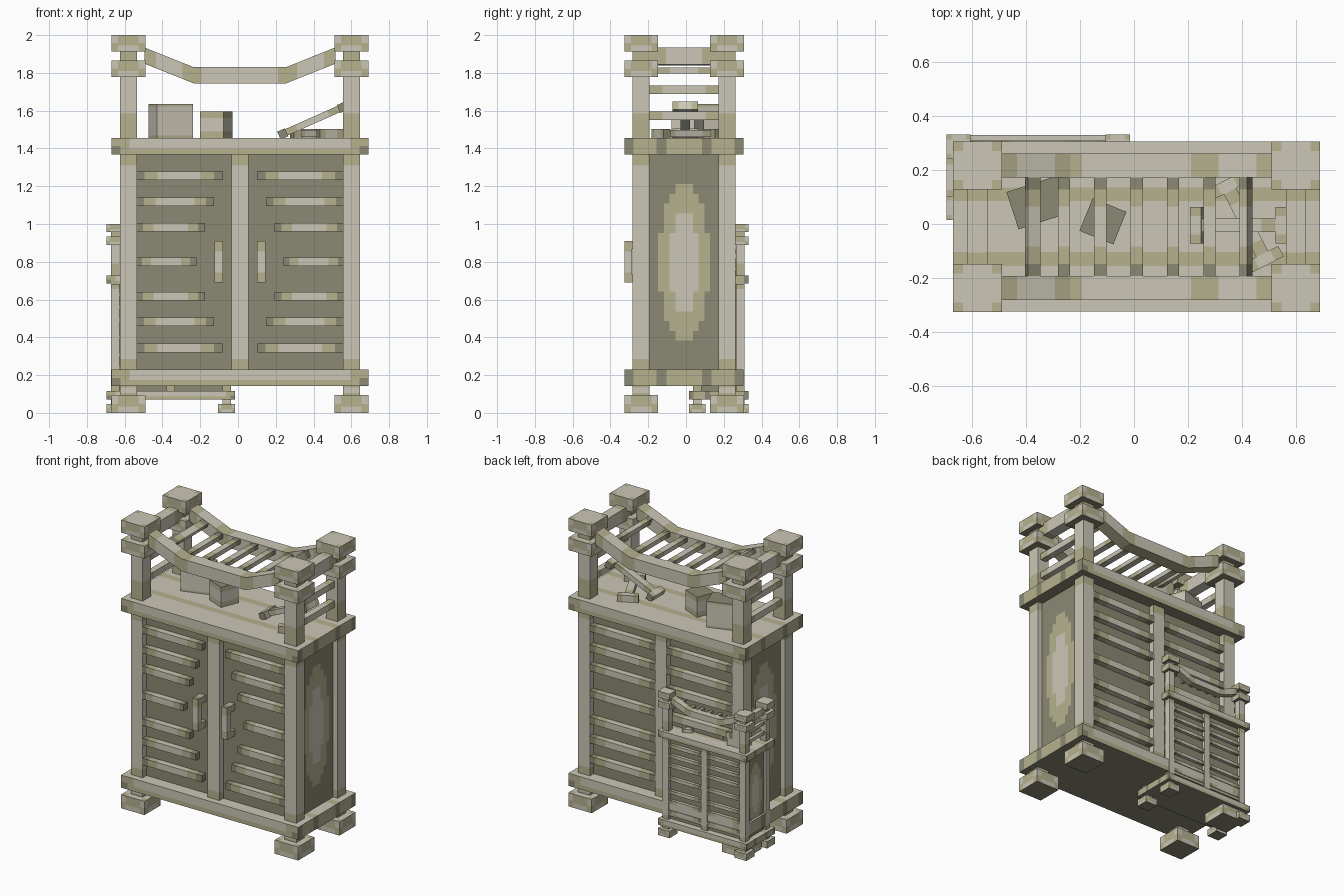
import bpy, bmesh, math
from mathutils import Matrix, Vector

old = bpy.data.objects.get("Cube")
if old:
    bpy.data.objects.remove(old, do_unlink=True)


def material(name, rgb):
    m = bpy.data.materials.new(name)
    m.use_nodes = True
    m.diffuse_color = (*rgb, 1)
    m.node_tree.nodes["Principled BSDF"].inputs["Base Color"].default_value = (*rgb, 1)
    return m


MATS = [material("pale_bone", (0.60, 0.575, 0.475)),
        material("olive_bone", (0.46, 0.44, 0.275)),
        material("dark_bone", (0.26, 0.25, 0.168))]
PALE, OLIVE, DARK = 0, 1, 2
OFFSET = Vector((0.01, -0.01, 0))
parts = []


def box(name, center, size, paint=PALE, cuts=((), (), ()), rot=None, warp=None):
    """Box cut at normalised positions (-1..1); paint(p, n) picks each face's colour."""
    bm = bmesh.new()
    bmesh.ops.create_cube(bm, size=2)
    for axis in range(3):
        n = Vector((0, 0, 0))
        n[axis] = 1
        for c in cuts[axis]:
            bmesh.ops.bisect_plane(bm, geom=bm.verts[:] + bm.edges[:] + bm.faces[:],
                                   plane_co=n * c, plane_no=n)
    bm.normal_update()
    for f in bm.faces:
        f.material_index = paint(f.calc_center_median(), f.normal) if callable(paint) else paint
    for v in bm.verts:
        p = Vector([v.co[i] * size[i] / 2 for i in range(3)])
        if rot:
            p = rot @ p
        p += Vector(center)
        if warp:
            warp(p)
        v.co = p + OFFSET
    me = bpy.data.meshes.new(name)
    bm.to_mesh(me)
    bm.free()
    for m in MATS:
        me.materials.append(m)
    ob = bpy.data.objects.new(name, me)
    bpy.context.collection.objects.link(ob)
    parts.append(ob)
    return ob


def along(axis, pale, olive=1.0):
    """Pale middle, olive towards the ends, dark beyond; returns paint and cuts."""
    def paint(p, n):
        t = abs(p[axis])
        return PALE if t < pale else OLIVE if t < olive else DARK
    cuts = [(), (), ()]
    cuts[axis] = (-pale, pale) if olive >= 1 else (-olive, -pale, pale, olive)
    return paint, cuts


def bar(name, center, size, axis, pale, olive=1.0, **kw):
    paint, cuts = along(axis, pale, olive)
    return box(name, center, size, paint, cuts, **kw)


# Inner body with a stepped oval on both side panels
def body_paint(p, n):
    if abs(n.x) < 0.5:
        return DARK
    y, z = p.y * 0.23, p.z * 0.57
    if (y / 0.075) ** 2 + (z / 0.27) ** 2 < 1:
        return PALE
    return OLIVE if (y / 0.135) ** 2 + (z / 0.43) ** 2 < 1 else DARK


grid = lambda k: [-1 + 2 * i / k for i in range(1, k)]
box("cabinet_body", (0, 0, 0.797), (1.20, 0.46, 1.14), body_paint, ((), grid(15), grid(22)))


# Base and top slabs
def slab_paint(p, n):
    if n.z < -0.5:
        return DARK
    if n.z > 0.5:
        return OLIVE if 0.30 < abs(p.y) < 0.46 else PALE
    if abs(n.x) > 0.5:
        return DARK if 0.3 < abs(p.y) < 0.46 or abs(p.y) > 0.85 else OLIVE
    if abs(p.x) > 0.93 and p.z < 0:
        return DARK
    return OLIVE if abs(p.x) > 0.86 or p.z < -0.3 else PALE


SLAB_CUTS = ((-0.93, -0.86, 0.86, 0.93), (-0.85, -0.46, -0.3, 0.3, 0.46, 0.85), (-0.3, 0))
for name, z in (("base_slab", 0.186), ("top_slab", 1.412)):
    box(name, (0, 0, z), (1.36, 0.63, 0.088), slab_paint, SLAB_CUTS)


# Corner posts, feet and double caps
def cap_paint(p, n):
    if n.z < -0.5:
        return DARK
    if n.z > 0.5:
        return OLIVE if abs(p.x) > 0.6 and abs(p.y) > 0.6 else PALE
    edge = max(abs(p.x) if abs(n.x) < 0.5 else 0, abs(p.y) if abs(n.y) < 0.5 else 0)
    if edge > 0.6:
        return PALE if p.z > 0 else OLIVE
    return OLIVE if p.z > -0.3 else PALE


CAP_CUTS = ((-0.6, 0.6), (-0.6, 0.6), (-0.3, 0))
for sx, side in ((-1, "right"), (1, "left")):
    for sy, end in ((-1, "front"), (1, "back")):
        x, y, tag = sx * 0.59, sy * 0.227, f"{end}_{side}"
        bar(f"leg_{tag}", (x, y, 0.12), (0.09, 0.09, 0.06), 2, 0.5)
        bar(f"post_{tag}", (x, y, 0.797), (0.09, 0.09, 1.14), 2, 0.9)
        bar(f"upper_post_{tag}", (x, y, 1.69), (0.09, 0.09, 0.47), 2, 0.45)
        for name, z, h in (("foot", 0.0475, 0.095), ("lower_cap", 1.822, 0.086),
                           ("top_cap", 1.957, 0.086)):
            box(f"{name}_{tag}", (x, y, z), (0.18, 0.178, h), cap_paint, CAP_CUTS)
    # Side rails between the upper posts
    bar(f"top_side_rail_{side}", (sx * 0.59, 0, 1.89), (0.075, 0.38, 0.09), 1, 0.5)
    for i, z in enumerate((1.71, 1.573)):
        bar(f"side_rail_{side}_{i + 1}", (sx * 0.59, 0, z), (0.045, 0.38, 0.044), 1, 0.6)

# Centre posts, door slats and back slats
for sy, end in ((-1, "front"), (1, "back")):
    bar(f"centre_post_{end}", (0, sy * 0.242, 0.797), (0.09, 0.06, 1.14), 2, 0.9)
    for sx, side in ((-1, "right"), (1, "left")):
        for i in range(-3, 4):
            z = 0.80 + math.copysign((0, 0.183, 0.318, 0.456)[abs(i)], i)
            inner = 0.09 + 0.047 * (3 - abs(i)) if sy < 0 else 0.04
            bar(f"slat_{end}_{side}_{i + 4}", (sx * (inner + 0.55) / 2, sy * 0.245, z),
                (0.55 - inner, 0.056, 0.046), 0, 0.5, 0.8)

# Door handles: a grip on two stubs
for sx, side in ((-1, "right"), (1, "left")):
    x = sx * 0.112
    bar(f"handle_{side}", (x, -0.295, 0.80), (0.045, 0.04, 0.222), 2, 0.5)
    for j, z in enumerate((0.711, 0.889)):
        box(f"handle_stub_{side}_{j + 1}", (x, -0.25, z), (0.045, 0.06, 0.044), OLIVE)


# Sagging top beams
def sag(p):
    p.z += max(0, abs(p.x) - 0.245) * 0.40


def beam_paint(p, n):
    t = abs(p.x)
    if n.z < -0.5:
        return OLIVE
    return OLIVE if 0.40 < t < 0.6 or t > 0.88 else PALE


b = 0.245 / 0.505
BEAM_CUTS = ((-0.88, -0.6, -b, -0.4, 0.4, b, 0.6, 0.88), (), ())
for sy, end in ((-1, "front"), (1, "back")):
    box(f"sagging_beam_{end}", (0, sy * 0.227, 1.7875), (1.01, 0.09, 0.086),
        beam_paint, BEAM_CUTS, warp=sag)

# Cross bars between the beams
for i in range(-2, 3):
    bar(f"cross_bar_{i + 3}", (i * 0.135, 0, 1.813), (0.045, 0.37, 0.03), 1, 0.4, 0.75)
for x, a, name in ((-0.385, 22, "cross_bar_right"), (0.405, 68, "cross_bar_left")):
    bar(name, (x, 0, 1.868), (0.05, 0.37, 0.03), 1, 0.4, 0.75,
        rot=Matrix.Rotation(math.radians(a), 3, 'Y'))

# Two boxes resting on the top
TOP = 1.456
bar("large_box", (-0.365, 0.09, TOP + 0.09), (0.20, 0.145, 0.18), 2, 0.85,
    rot=Matrix.Rotation(math.radians(18), 3, 'Z'))
bar("small_box", (-0.125, 0.02, TOP + 0.07), (0.135, 0.13, 0.14), 2, 0.5,
    rot=Matrix.Rotation(math.radians(-22), 3, 'Z'))


# Two loose bones: shaft with a wide block at each end
def bone(name, center, length, rot):
    c = Vector(center)
    bar(name + "_shaft", c, (length - 0.08, 0.05, 0.036), 0, 0.6, rot=rot)
    for s, tag in ((-1, "a"), (1, "b")):
        bar(f"{name}_end_{tag}", c + rot @ Vector((s * (length / 2 - 0.022), 0, 0)),
            (0.044, 0.135, 0.046), 1, 0.5, rot=rot)


bone("leaning_bone", (0.385, 0.005, 1.547), 0.39, Matrix.Rotation(math.radians(-24), 3, 'Y'))
bone("flat_bone", (0.405, 0.015, TOP + 0.023), 0.35, Matrix.Rotation(math.radians(-63), 3, 'Z'))

# Half-size cabinet set into the back corner
for ob in list(parts):
    twin = ob.copy()
    twin.name = "mini_" + ob.name
    twin.location = (-0.36, 0.178, 0)
    twin.scale = (0.5, 0.5, 0.5)
    bpy.context.collection.objects.link(twin)
